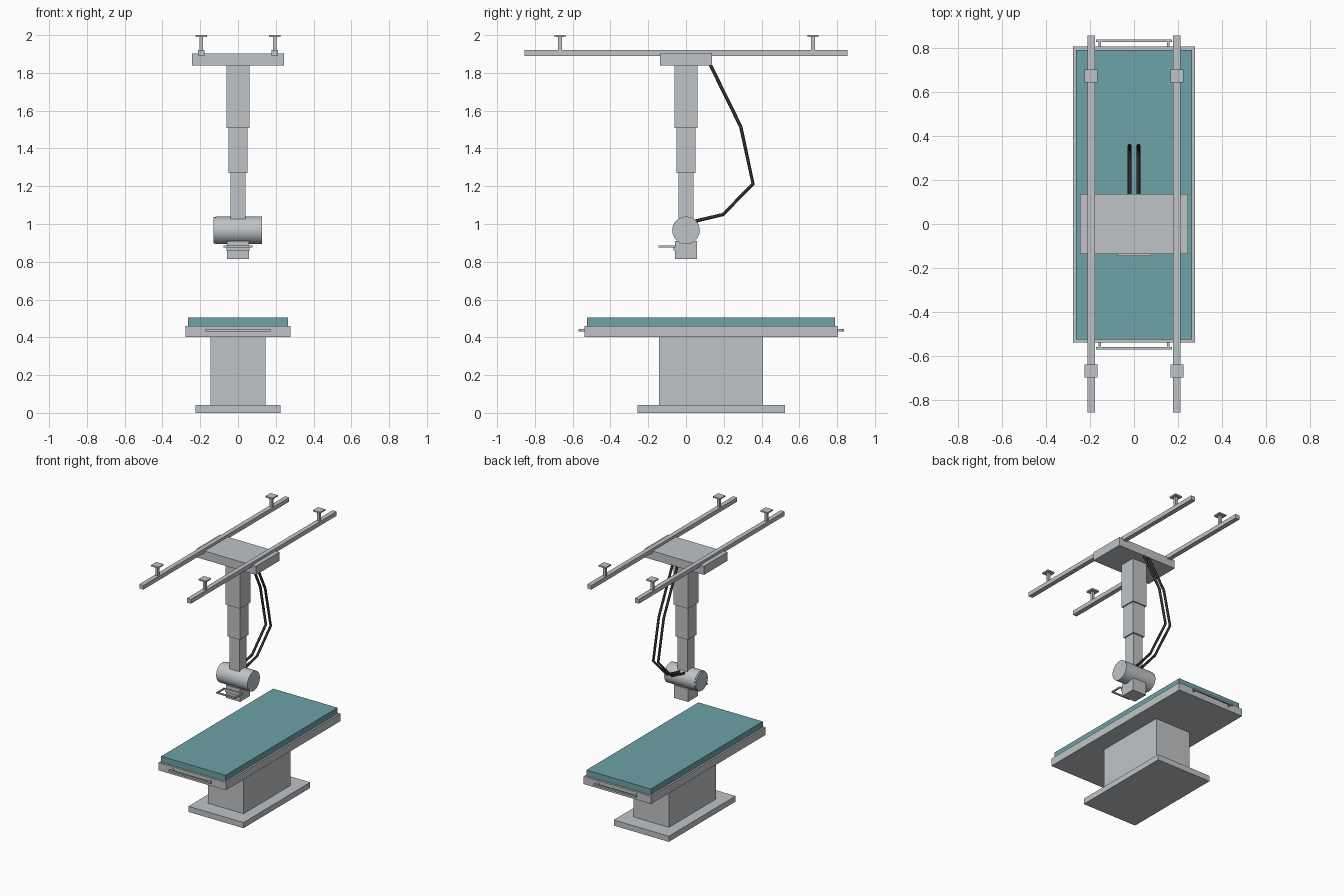
import bpy
from math import radians
from mathutils import Vector

cube = bpy.data.objects.get("Cube")
if cube:
    bpy.data.objects.remove(cube, do_unlink=True)


def material(name, rgb):
    m = bpy.data.materials.new(name)
    m.use_nodes = True
    m.diffuse_color = (*rgb, 1)
    m.node_tree.nodes["Principled BSDF"].inputs["Base Color"].default_value = (*rgb, 1)
    return m


GREY = material("light grey metal", (0.53, 0.55, 0.57))
TEAL = material("teal padding", (0.155, 0.36, 0.395))
BLACK = material("black rubber", (0.03, 0.03, 0.033))


def finish(name, mat):
    ob = bpy.context.object
    ob.name = name
    ob.data.materials.append(mat)
    return ob


def box(name, x, y, z, mat=GREY):
    """Box spanning the (min, max) ranges x, y and z."""
    spans = (x, y, z)
    bpy.ops.mesh.primitive_cube_add(size=1, location=[(a + b) / 2 for a, b in spans])
    bpy.context.object.scale = [b - a for a, b in spans]
    bpy.ops.object.transform_apply(location=False, rotation=False, scale=True)
    return finish(name, mat)


def cylinder_x(name, x, z, radius):
    bpy.ops.mesh.primitive_cylinder_add(vertices=48, radius=radius, depth=x[1] - x[0],
                                        location=((x[0] + x[1]) / 2, 0, z),
                                        rotation=(0, radians(90), 0))
    bpy.ops.object.shade_smooth_by_angle(angle=radians(40))
    return finish(name, GREY)


def hose(name, points, radius):
    curve = bpy.data.curves.new(name, "CURVE")
    curve.dimensions = "3D"
    curve.bevel_depth = radius
    curve.bevel_resolution = 2
    curve.use_fill_caps = True
    spline = curve.splines.new("POLY")
    spline.points.add(len(points) - 1)
    for p, co in zip(spline.points, points):
        p.co = (*co, 1)
    curve.materials.append(BLACK)
    bpy.context.collection.objects.link(bpy.data.objects.new(name, curve))


def sym(half, centre=0):
    return (centre - half, centre + half)


# Patient table
box("table_base", sym(0.226), (-0.258, 0.524), (0, 0.042))
box("table_pedestal", sym(0.146), (-0.143, 0.408), (0.042, 0.402))
box("table_top", sym(0.277), (-0.538, 0.805), (0.402, 0.459))
box("mattress", sym(0.264), (-0.523, 0.79), (0.459, 0.504), TEAL)

# Grab bars on both table ends
for end, edge, sign in (("front", -0.538, -1), ("back", 0.805, 1)):
    outer = edge + sign * 0.032
    inner = edge + sign * 0.02
    box(end + "_grab_bar", sym(0.172), sorted((inner, outer)), sym(0.006, 0.438))
    for side in (-1, 1):
        box(end + "_grab_bar_post", sym(0.006, side * 0.155),
            sorted((edge - sign * 0.005, inner)), sym(0.006, 0.438))

# Ceiling rails with hangers
for side in (-1, 1):
    x = side * 0.195
    box("ceiling_rail", sym(0.017, x), sym(0.855), (1.89, 1.921))
    for y in (-0.667, 0.672):
        box("hanger_rod", sym(0.01, x), sym(0.01, y), (1.921, 1.992))
        box("hanger_plate", sym(0.03, x), sym(0.03, y), (1.99, 2.0))

# Carriage and telescopic column
box("carriage", sym(0.244), (-0.137, 0.137), (1.838, 1.902))
for name, half, z in (("upper", 0.06, (1.508, 1.838)),
                      ("middle", 0.05, (1.27, 1.508)),
                      ("lower", 0.04, (1.02, 1.27))):
    box(name + "_column_section", sym(half), sym(half), z)

# Tube head and collimator
cylinder_x("tube_housing", (-0.12, 0.128), 0.966, 0.073)
cylinder_x("tube_end_cap", (-0.13, -0.12), 0.966, 0.07)
box("collimator", sym(0.057), sym(0.057), (0.815, 0.91))

# Steering handle in front of the collimator
box("handle_bar", sym(0.078), (-0.145, -0.135), sym(0.005, 0.88))
box("handle_mount", sym(0.06), (-0.065, -0.057), (0.86, 0.885))
for side in (-1, 1):
    box("handle_arm", sym(0.005, side * 0.073), (-0.135, -0.057), sym(0.005, 0.88))
    box("handle_bracket", sorted((side * 0.05, side * 0.078)), (-0.065, -0.055),
        sym(0.005, 0.88))

# Supply hoses
route = [(0.125, 1.85), (0.29, 1.515), (0.355, 1.212), (0.195, 1.05), (0.04, 1.013)]
for side in (-1, 1):
    hose("supply_hose", [Vector((side * 0.02, y, z)) for y, z in route], 0.009)
